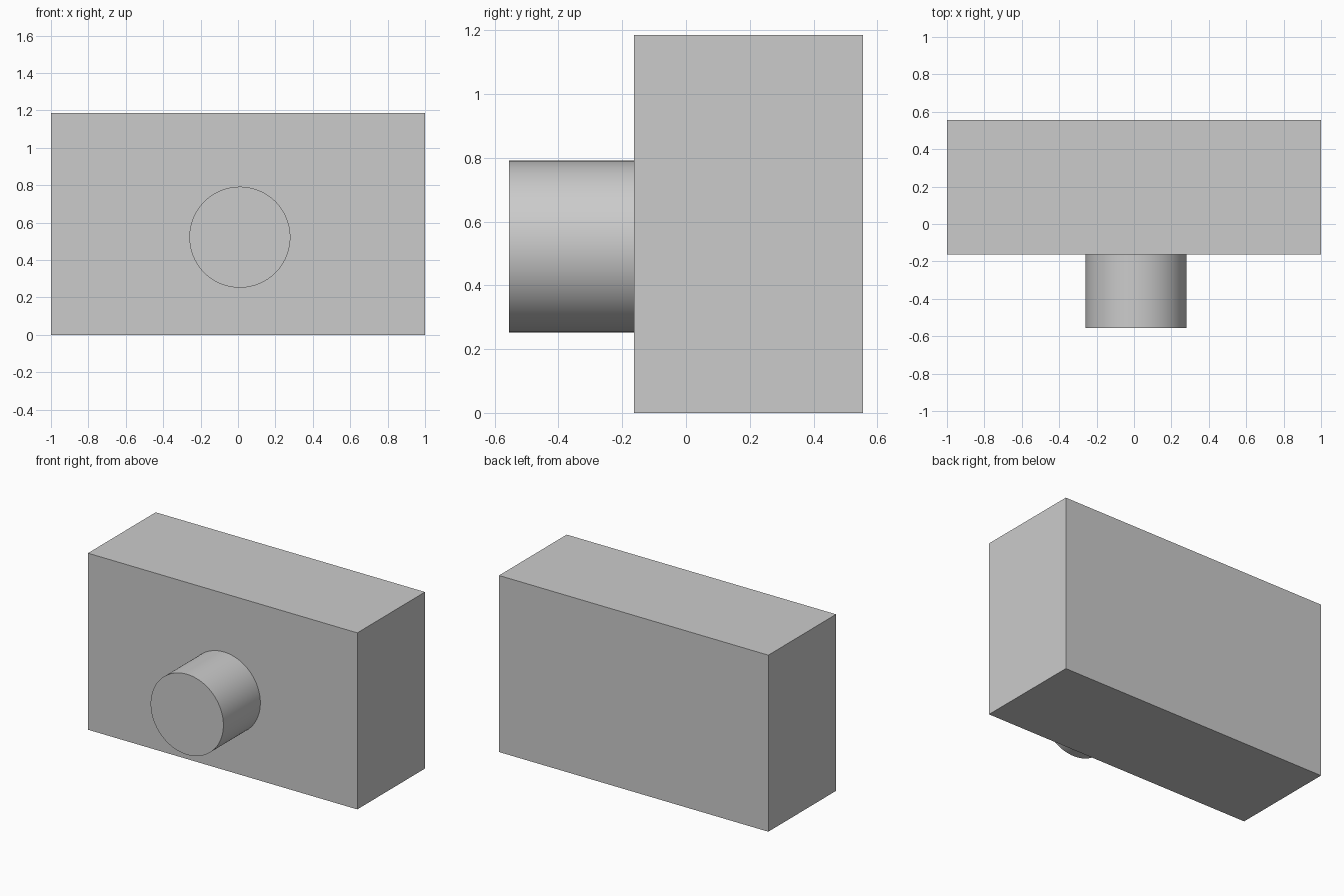
import bpy
import math

default = bpy.data.objects.get("Cube")
if default:
    bpy.data.objects.remove(default, do_unlink=True)

# Single grey finish
grey = bpy.data.materials.new("light_grey")
grey.use_nodes = True
colour = (0.6, 0.6, 0.6, 1)
grey.diffuse_color = colour
grey.node_tree.nodes["Principled BSDF"].inputs["Base Color"].default_value = colour

FRONT, BACK, HEIGHT = -0.163, 0.555, 1.185
BOSS_FRONT, BOSS_RADIUS = -0.555, 0.27

# Rectangular block
bpy.ops.mesh.primitive_cube_add(size=1, location=(0, (FRONT + BACK) / 2, HEIGHT / 2))
block = bpy.context.object
block.name = "block"
block.scale = (2, BACK - FRONT, HEIGHT)
bpy.ops.object.transform_apply(location=False, rotation=False, scale=True)
block.data.materials.append(grey)

# Round boss standing out from the front face
bpy.ops.mesh.primitive_cylinder_add(
    vertices=96, radius=BOSS_RADIUS, depth=FRONT - BOSS_FRONT,
    location=(0.01, (FRONT + BOSS_FRONT) / 2, 0.522), rotation=(math.pi / 2, 0, 0))
boss = bpy.context.object
boss.name = "front_boss"
boss.data.materials.append(grey)
bpy.ops.object.shade_smooth_by_angle(angle=math.radians(30))
